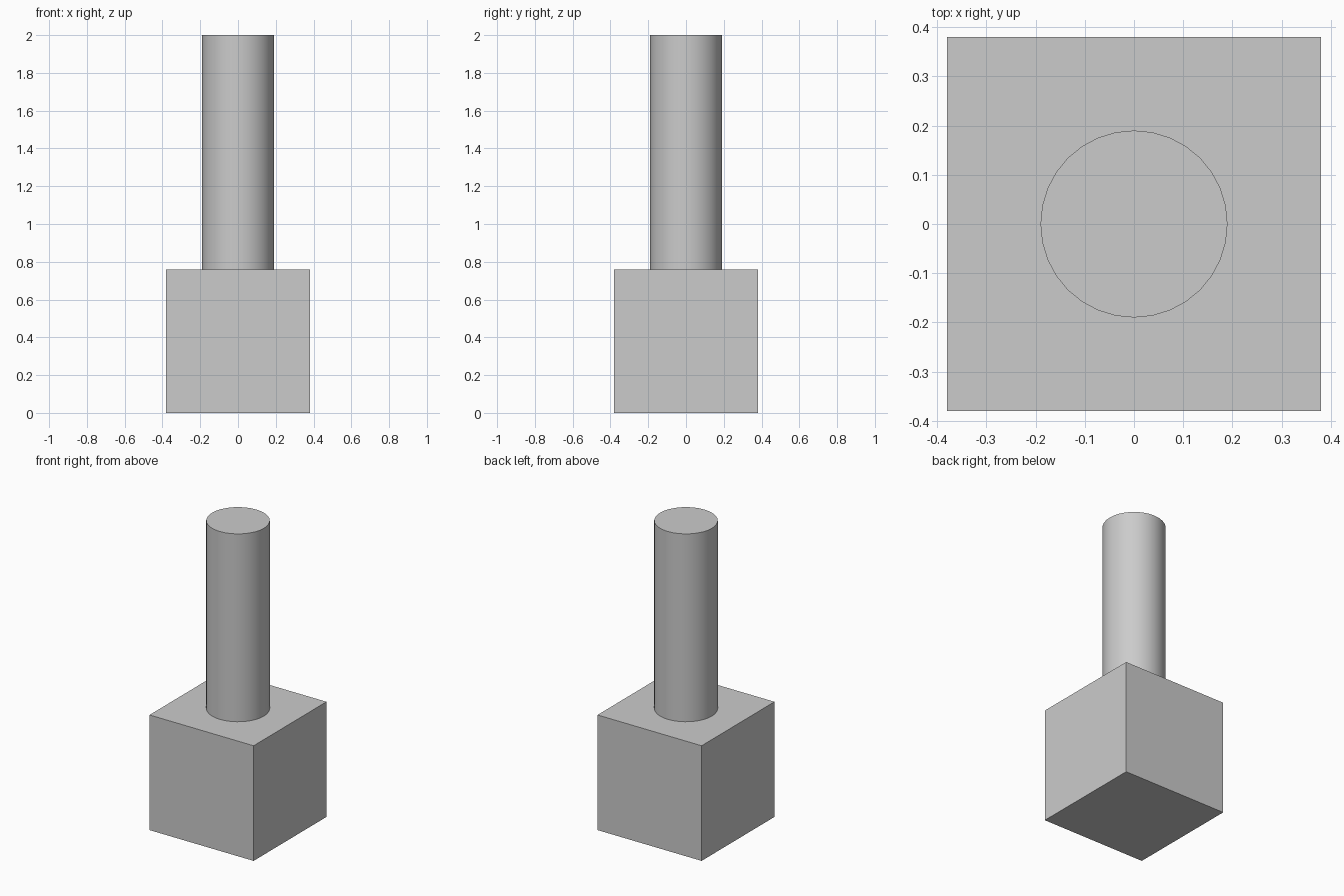
import bpy
import math

if "Cube" in bpy.data.objects:
    bpy.data.objects.remove(bpy.data.objects["Cube"])

BLOCK = 0.76      # edge length of the cubic block
RADIUS = 0.19     # radius of the shaft
HEIGHT = 2.0      # overall height

# Cubic block standing on the ground
bpy.ops.mesh.primitive_cube_add(size=BLOCK, location=(0, 0, BLOCK / 2))
bpy.context.object.name = "block"

# Round shaft rising from the top of the block
bpy.ops.mesh.primitive_cylinder_add(
    vertices=32, radius=RADIUS, depth=HEIGHT - BLOCK,
    location=(0, 0, (HEIGHT + BLOCK) / 2))
bpy.context.object.name = "shaft"
bpy.ops.object.shade_smooth_by_angle(angle=math.radians(30))
